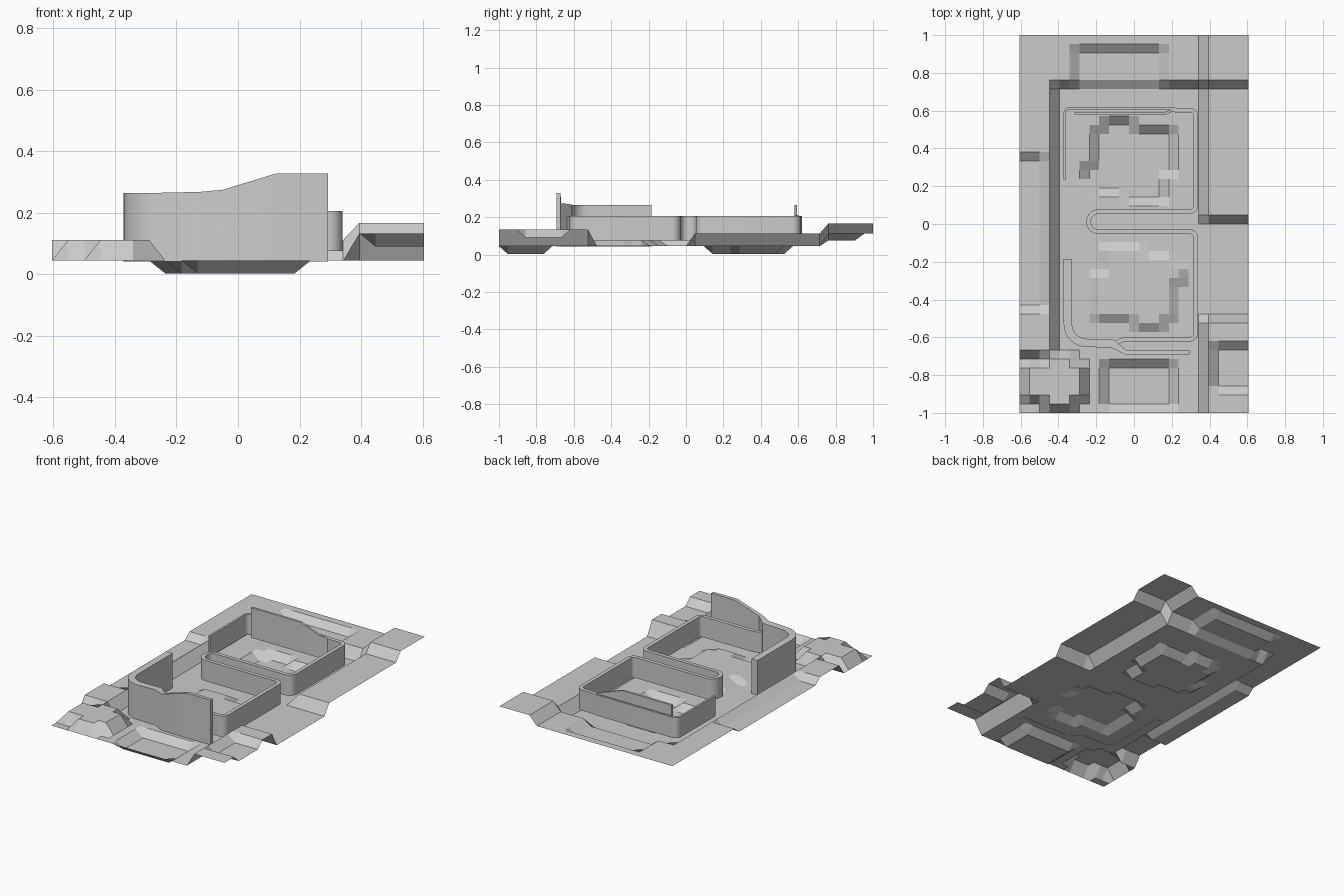
import bpy, math
from mathutils import Vector

if "Cube" in bpy.data.objects:
    bpy.data.objects.remove(bpy.data.objects["Cube"])

grey = bpy.data.materials.new("stone_grey")
grey.diffuse_color = (0.6, 0.6, 0.6, 1)
grey.use_nodes = True
grey.node_tree.nodes["Principled BSDF"].inputs["Base Color"].default_value = grey.diffuse_color

def make(name, verts, faces):
    me = bpy.data.meshes.new(name)
    me.from_pydata(verts, [], faces)
    me.materials.append(grey)
    ob = bpy.data.objects.new(name, me)
    bpy.context.collection.objects.link(ob)
    return ob

# ---- stepped ground sheet: grid of corner points, each on a height level ----
NX, NY, HALF = 23, 42, 0.605
PIT, BASE, LOW, HIGH = 0.003, 0.045, 0.076, 0.112

def basin(i, j):
    """Irregular outline shared by the sunk basin and the raised mound."""
    rows = {24: (11, 14), 25: (8, 14), 26: (7, 14), 27: (7, 15), 32: (9, 11)}
    a, b = rows.get(j, (8, 15) if 28 <= j <= 31 else (1, 0))
    return a <= i <= b

def corner_mound(i, j):
    a, b = {1: (3, 5), 2: (1, 6), 3: (1, 6), 4: (1, 6), 5: (1, 6), 6: (3, 5)}.get(j, (1, 0))
    return a <= i <= b

def level(i, j):
    if i >= 19:                                    # right-hand terraces
        if j >= 37: return 0.167
        if j >= 22: return HIGH
        if j >= 11: return BASE
        return 0.09 if i >= 20 and 3 <= j <= 7 else 0.133
    if j >= 37:                                    # back terrace with trough
        return LOW if 6 <= i <= 14 and j <= 40 else HIGH
    if i <= 3 and j >= 7:                          # left terrace with notch
        return LOW if i <= 2 and 12 <= j <= 28 else HIGH
    if corner_mound(i, j): return HIGH
    if basin(i, j): return PIT                     # sunk basin
    if basin(NX - i, NY - j): return LOW           # raised mound, turned half round
    if 9 <= i <= 15 and 1 <= j <= 5: return PIT    # front trough
    return BASE

gv = [(-HALF + 2 * HALF * i / NX, -1 + 2 * j / NY, level(i, j))
      for j in range(NY + 1) for i in range(NX + 1)]
W = NX + 1
gf = [(j * W + i, j * W + i + 1, (j + 1) * W + i + 1, (j + 1) * W + i)
      for j in range(NY) for i in range(NX)]
make("ground", gv, gf)

# ---- walls: ribbons along a path with rounded corners ----
def rounded(path, n=8):
    """path points: (x, y, width, top, corner radius)"""
    out = []
    for k, (x, y, w, t, r) in enumerate(path):
        p = Vector((x, y))
        if r == 0 or k in (0, len(path) - 1):
            out.append((p, w, t))
            continue
        d0 = (Vector(path[k - 1][:2]) - p).normalized()
        d1 = (Vector(path[k + 1][:2]) - p).normalized()
        half = d0.angle(d1) / 2
        cut = r / math.tan(half)
        c = p + (d0 + d1).normalized() * (r / math.sin(half))
        a, b = p + d0 * cut - c, p + d1 * cut - c
        sweep = a.angle(b)
        for s in range(n + 1):
            f = s / n
            q = (a * math.sin((1 - f) * sweep) + b * math.sin(f * sweep)) / math.sin(sweep)
            out.append((c + q, w, t))
    return out

def wall(name, path, bottom):
    pts = rounded(path)
    verts, faces = [], []
    for k, (p, w, t) in enumerate(pts):
        d0 = (p - pts[max(k - 1, 0)][0]).normalized()
        d1 = (pts[min(k + 1, len(pts) - 1)][0] - p).normalized()
        d = (d0 + d1).normalized()
        m = w / 2 / max(d.dot(d1 if d1.length else d0), 0.5)
        n = Vector((-d.y, d.x)) * m
        for q, z in ((p + n, bottom), (p - n, bottom), (p - n, t), (p + n, t)):
            verts.append((q.x, q.y, z))
    for k in range(len(pts) - 1):
        a, b = 4 * k, 4 * k + 4
        for s in range(4):
            e = (s + 1) % 4
            faces.append((a + s, b + s, b + e, a + e)[::-1])
    faces += [(0, 1, 2, 3)[::-1], tuple(len(verts) - 4 + s for s in range(4))]
    ob = make(name, verts, faces)
    bpy.context.view_layer.objects.active = ob
    ob.select_set(True)
    bpy.ops.object.shade_smooth_by_angle(angle=math.radians(30))
    ob.select_set(False)

T, H = 0.024, 0.205
# long S-shaped wall
wall("winding_wall", [
    (-0.366, 0.235, 0.013, H, 0), (-0.366, 0.614, 0.013, H, 0.03),
    (0.19, 0.614, 0.013, H, 0), (0.22, 0.603, T, H, 0),
    (0.328, 0.603, T, H, 0.035), (0.328, 0.065, T, H, 0.035),
    (-0.24, 0.065, T, H, 0.05), (-0.24, -0.04, T, H, 0.05),
    (0.328, -0.04, T, H, 0.035), (0.328, -0.61, T, H, 0.035),
    (-0.05, -0.61, T, H, 0), (-0.10, -0.63, T, H, 0)], 0.075)
# tall rear screen with a ramped end
wall("rear_screen", [
    (-0.315, 0.587, 0.014, 0.265, 0), (0.03, 0.587, 0.014, 0.265, 0),
    (0.17, 0.587, 0.014, 0.215, 0), (0.205, 0.603, 0.014, H, 0)], 0.075)
# tall front screen curving round the left corner
wall("front_screen", [
    (-0.35, -0.185, 0.044, 0.265, 0), (-0.35, -0.628, 0.044, 0.265, 0.1),
    (-0.115, -0.632, 0.044, 0.268, 0), (-0.045, -0.68, 0.022, 0.275, 0),
    (0.125, -0.681, 0.022, 0.328, 0), (0.293, -0.681, 0.022, 0.328, 0)], 0.042)
